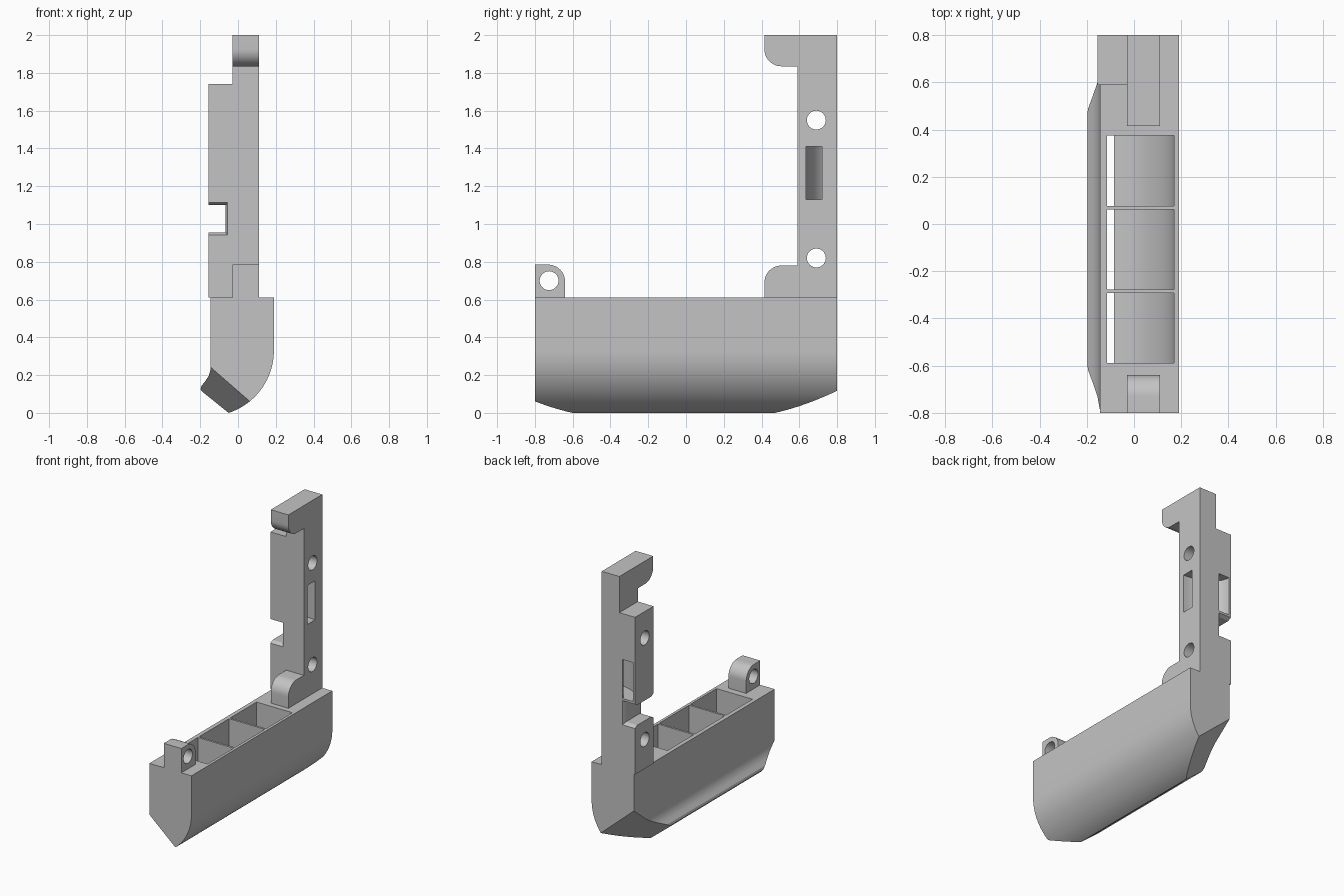
import bpy, bmesh
from math import cos, sin, radians
from mathutils import Vector

cube = bpy.data.objects.get("Cube")
if cube:
    bpy.data.objects.remove(cube, do_unlink=True)

grey = bpy.data.materials.new("plain_grey")
grey.use_nodes = True
grey.diffuse_color = (0.55, 0.55, 0.55, 1)
grey.node_tree.nodes["Principled BSDF"].inputs["Base Color"].default_value = (0.55, 0.55, 0.55, 1)


def arc(cx, cy, rx, ry, a0, a1, n=12):
    angles = [radians(a0 + (a1 - a0) * i / n) for i in range(n + 1)]
    return [(cx + rx * cos(a), cy + ry * sin(a)) for a in angles]


def rect(a0, a1, b0, b1):
    return [(a0, b0), (a1, b0), (a1, b1), (a0, b1)]


def loft(name, axis, sections):
    """Bridge equal-length profiles placed at positions along an axis."""
    place = {"x": lambda a, b, t: (t, a, b),
             "y": lambda a, b, t: (a, t, b),
             "z": lambda a, b, t: (a, b, t)}[axis]
    bm = bmesh.new()
    rings = [[bm.verts.new(place(a, b, t)) for a, b in pts] for t, pts in sections]
    bm.faces.new(rings[0])
    bm.faces.new(rings[-1])
    n = len(rings[0])
    for r, s in zip(rings, rings[1:]):
        for i in range(n):
            j = (i + 1) % n
            bm.faces.new((r[i], r[j], s[j], s[i]))
    bmesh.ops.recalc_face_normals(bm, faces=bm.faces)
    mesh = bpy.data.meshes.new(name)
    bm.to_mesh(mesh)
    bm.free()
    mesh.materials.append(grey)
    obj = bpy.data.objects.new(name, mesh)
    bpy.context.collection.objects.link(obj)
    return obj


def prism(name, axis, pts, lo, hi):
    return loft(name, axis, [(lo, pts), (hi, pts)])


def activate(obj):
    bpy.ops.object.select_all(action="DESELECT")
    obj.select_set(True)
    bpy.context.view_layer.objects.active = obj


def combine(obj, tool, operation="DIFFERENCE"):
    activate(obj)
    mod = obj.modifiers.new("combine", "BOOLEAN")
    mod.operation, mod.solver, mod.object = operation, "EXACT", tool
    bpy.ops.object.modifier_apply(modifier=mod.name)
    bpy.data.objects.remove(tool, do_unlink=True)


def slice_off(obj, point, normal):
    bm = bmesh.new()
    bm.from_mesh(obj.data)
    cut = bmesh.ops.bisect_plane(bm, geom=bm.verts[:] + bm.edges[:] + bm.faces[:],
                                 plane_co=point, plane_no=Vector(normal).normalized(),
                                 clear_outer=True)
    edges = [e for e in cut["geom_cut"] if isinstance(e, bmesh.types.BMEdge)]
    bmesh.ops.contextual_create(bm, geom=edges)
    bmesh.ops.recalc_face_normals(bm, faces=bm.faces)
    bm.to_mesh(obj.data)
    bm.free()


def drill(obj, y, z, r=0.05):
    combine(obj, prism("drill", "x", arc(y, z, r, r, 0, 348.75, 31), -0.3, 0.3))


TOP = 0.61

# Base: rounded outer side, flat slanted underside, hollow inner lip
base_profile = [(-0.145, TOP), (0.19, TOP)] + arc(-0.157, 0.33, 0.347, 0.347, 0, -72, 24)
base_profile += [(-0.19, 0.113), (-0.198, 0.125), (-0.194, 0.142), (-0.175, 0.166),
                 (-0.155, 0.195), (-0.145, 0.23)]
base = prism("base", "y", base_profile, -0.8, 0.8)
slice_off(base, (-0.05, -0.6, 0), (-0.657, -0.6, -0.754))
slice_off(base, (-0.05, 0.47, 0), (-0.657, 0.6, -0.754))

# Three compartments, open through a slot in the underside
pocket = [(-0.115, 0.7), (0.17, 0.7)] + arc(-0.157, 0.33, 0.327, 0.305, 0, -77.3, 20)
pocket += [(-0.085, -0.1), (-0.115, -0.1)]
for y0, y1 in ((-0.59, -0.292), (-0.277, 0.062), (0.077, 0.375)):
    combine(base, prism("pocket", "y", pocket, y0, y1))

# Front lug with a rounded corner and a hole
lug = prism("front_lug", "x",
            [(-0.8, TOP), (-0.64, TOP)] + arc(-0.73, 0.695, 0.09, 0.09, 0, 90) + [(-0.8, 0.785)],
            -0.03, 0.11)
drill(lug, -0.725, 0.7)

# Upright: spine with foot and top hook, thickened by a side block
spine = [(0.8, TOP), (0.8, 2.0), (0.415, 2.0)]
spine += arc(0.505, 1.925, 0.09, 0.09, 180, 270)
spine += [(0.59, 1.835), (0.59, 0.78)]
spine += arc(0.505, 0.69, 0.09, 0.09, 90, 180) + [(0.415, TOP)]
upright = prism("upright", "x", spine, -0.03, 0.11)
combine(upright, prism("side_block", "z", rect(-0.155, 0.02, 0.59, 0.8), TOP, 1.74), "UNION")

for z in (0.82, 1.55):
    drill(upright, 0.69, z)

# Side notch, flared at both mouths
wide, narrow = rect(-0.3, -0.05, 0.935, 1.12), rect(-0.3, -0.065, 0.955, 1.1)
combine(upright, loft("notch", "y", [(0.58, wide), (0.615, narrow), (0.775, narrow), (0.81, wide)]))

# Curved strap channel from the left face round to the back face
channel = [(0.2, 0.635)] + arc(0.11, 0.8, 0.25, 0.165, 270, 180, 16) + [(-0.14, 0.9), (-0.055, 0.9)]
channel += arc(0.11, 0.8, 0.165, 0.08, 180, 270, 16) + [(0.2, 0.72)]
combine(upright, prism("channel", "z", channel, 1.13, 1.41))

for obj in (base, lug, upright):
    activate(obj)
    bpy.ops.object.shade_smooth_by_angle(angle=radians(25))
